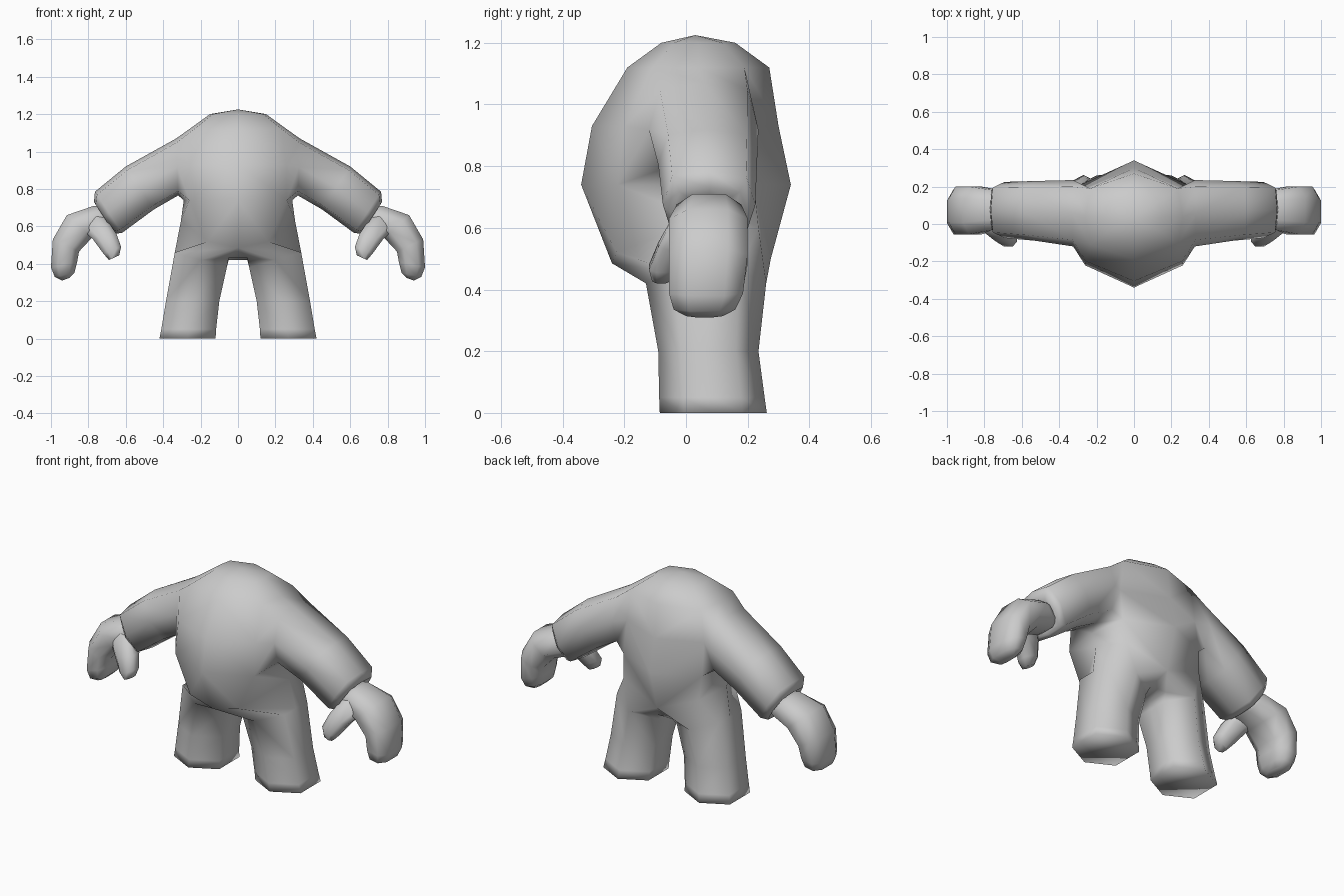
import bpy, bmesh, math
from mathutils import Vector

cube = bpy.data.objects.get("Cube")
if cube:
    bpy.data.objects.remove(cube, do_unlink=True)

grey = bpy.data.materials.new("plain grey")
grey.use_nodes = True
COLOUR = (0.6, 0.6, 0.6, 1)
grey.diffuse_color = COLOUR
grey.node_tree.nodes["Principled BSDF"].inputs["Base Color"].default_value = COLOUR

# Cross-sections with eight corners, in -1..1 units
ROUND = [(1, 0), (0.85, 0.8), (0, 1), (-0.85, 0.8),
         (-1, 0), (-0.85, -0.8), (0, -1), (0.85, -0.8)]
HEX = [(1, 0), (1, 0.55), (0, 1), (-1, 0.55),
       (-1, 0), (-1, -0.55), (0, -1), (1, -0.55)]
CHAMFERED = [(1, -0.5), (1, 0.5), (0.5, 1), (-0.5, 1),
             (-1, 0.5), (-1, -0.5), (-0.5, -1), (0.5, -1)]


def section(outline, px, pz, qx, qz, y0, y1):
    """Ring spanning the points p and q, and the depths y0 to y1."""
    mid = Vector(((px + qx) / 2, (y0 + y1) / 2, (pz + qz) / 2))
    u = Vector(((px - qx) / 2, 0, (pz - qz) / 2))
    v = Vector((0, (y1 - y0) / 2, 0))
    return [mid + u * a + v * b for a, b in outline]


def extend(bm, loop, rings):
    """Skin from an existing vertex loop through the rings, then cap the end."""
    for ring in rings:
        new = [bm.verts.new(p) for p in ring]
        for i in range(len(ring)):
            j = (i + 1) % len(ring)
            bm.faces.new((loop[i], loop[j], new[j], new[i]))
        loop = new
    bm.faces.new(loop)


def finish(bm, name, sharp):
    bmesh.ops.recalc_face_normals(bm, faces=bm.faces)
    mesh = bpy.data.meshes.new(name)
    bm.to_mesh(mesh)
    bm.free()
    mesh.materials.append(grey)
    obj = bpy.data.objects.new(name, mesh)
    bpy.context.collection.objects.link(obj)
    bpy.ops.object.select_all(action='DESELECT')
    obj.select_set(True)
    bpy.context.view_layer.objects.active = obj
    bpy.ops.object.shade_smooth_by_angle(angle=math.radians(sharp))
    mirror = obj.modifiers.new("both_sides", 'MIRROR')
    mirror.use_clip = True
    mirror.merge_threshold = 0.002


# Body half: columns run front middle, front corner, side, back corner, back middle
bm = bmesh.new()
columns = [(0, -1), (0.9, -0.65), (1, 0), (0.9, 0.65), (0, 1)]
levels = [(0.15, -0.08, 0.16, 1.20), (0.26, -0.19, 0.27, 1.12),
          (0.285, -0.305, 0.30, 0.93), (0.29, -0.34, 0.34, 0.74)]
rows = [[bm.verts.new((hw * a, (f + r) / 2 + (r - f) / 2 * b, z)) for a, b in columns]
        for hw, f, r, z in levels]
# Belly underside, hips and seat
rows.append([bm.verts.new(p) for p in
             [(0, -0.24, 0.485), (0.16, -0.225, 0.52), (0.305, 0.05, 0.63),
              (0.25, 0.235, 0.60), (0, 0.275, 0.50)]])
for r in range(4):
    for c in range(4):
        if r in (1, 2) and c in (1, 2):
            continue  # arm opening
        bm.faces.new((rows[r][c], rows[r][c + 1], rows[r + 1][c + 1], rows[r + 1][c]))
crown = bm.verts.new((0, 0.03, 1.225))
for c in range(4):
    bm.faces.new((crown, rows[0][c + 1], rows[0][c]))

# Crotch strip between the legs
hips = rows[4]
depths = [(0.2, 0.42), (0.07, 0.42), (-0.1, 0.43)]
inner = [bm.verts.new((0.05, y, z)) for y, z in depths]
middle = [bm.verts.new((0, y, z)) for y, z in depths]
bm.faces.new((hips[4], inner[0], middle[0]))
bm.faces.new((hips[0], middle[2], inner[2]))
for i in range(2):
    bm.faces.new((middle[i], inner[i], inner[i + 1], middle[i + 1]))

# Sleeved arm out of the opening, with the cuff turned in
top, chest, waist = rows[1:4]
opening = [top[2], top[3], chest[3], waist[3], waist[2], waist[1], chest[1], top[1]]
extend(bm, opening, [section(ROUND, *s) for s in [
    (0.33, 1.07, 0.32, 0.765, -0.12, 0.235),
    (0.6, 0.92, 0.45, 0.69, -0.09, 0.23),
    (0.765, 0.785, 0.62, 0.565, -0.075, 0.225),
    (0.77, 0.73, 0.66, 0.56, -0.045, 0.2),
    (0.73, 0.70, 0.66, 0.60, 0.0, 0.15)]])

# Leg down from the hip opening, with a soft edge at the sole
opening = [hips[2], hips[3], hips[4]] + inner + [hips[0], hips[1]]
extend(bm, opening, [section(HEX, *s) for s in [
    (0.338, 0.46, 0.06, 0.38, -0.13, 0.26),
    (0.385, 0.2, 0.10, 0.2, -0.09, 0.235),
    (0.41, 0.05, 0.117, 0.05, -0.087, 0.255),
    (0.42, 0, 0.12, 0, -0.085, 0.262)]])
finish(bm, "body", 180)


def digit(name, sections):
    """Closed chamfered shape on both hands."""
    bm = bmesh.new()
    first, *rest = [section(CHAMFERED, *s) for s in sections]
    loop = [bm.verts.new(p) for p in first]
    bm.faces.new(loop)
    extend(bm, loop, rest)
    finish(bm, name, 75)


# Mitten hands curling down
digit("hands", [(0.70, 0.70, 0.64, 0.60, -0.01, 0.16),
                (0.77, 0.71, 0.69, 0.57, -0.03, 0.18),
                (0.915, 0.66, 0.78, 0.54, -0.055, 0.2),
                (0.99, 0.53, 0.85, 0.465, -0.055, 0.2),
                (1.0, 0.38, 0.86, 0.41, -0.055, 0.185),
                (0.98, 0.33, 0.875, 0.35, -0.04, 0.16),
                (0.94, 0.31, 0.90, 0.325, 0.0, 0.12)])

# Thumbs pointing inward and forward
digit("thumbs", [(0.85, 0.60, 0.73, 0.68, -0.03, 0.08),
                 (0.775, 0.53, 0.65, 0.56, -0.09, 0.02),
                 (0.72, 0.455, 0.625, 0.49, -0.12, -0.02),
                 (0.69, 0.42, 0.635, 0.445, -0.11, -0.05)])
